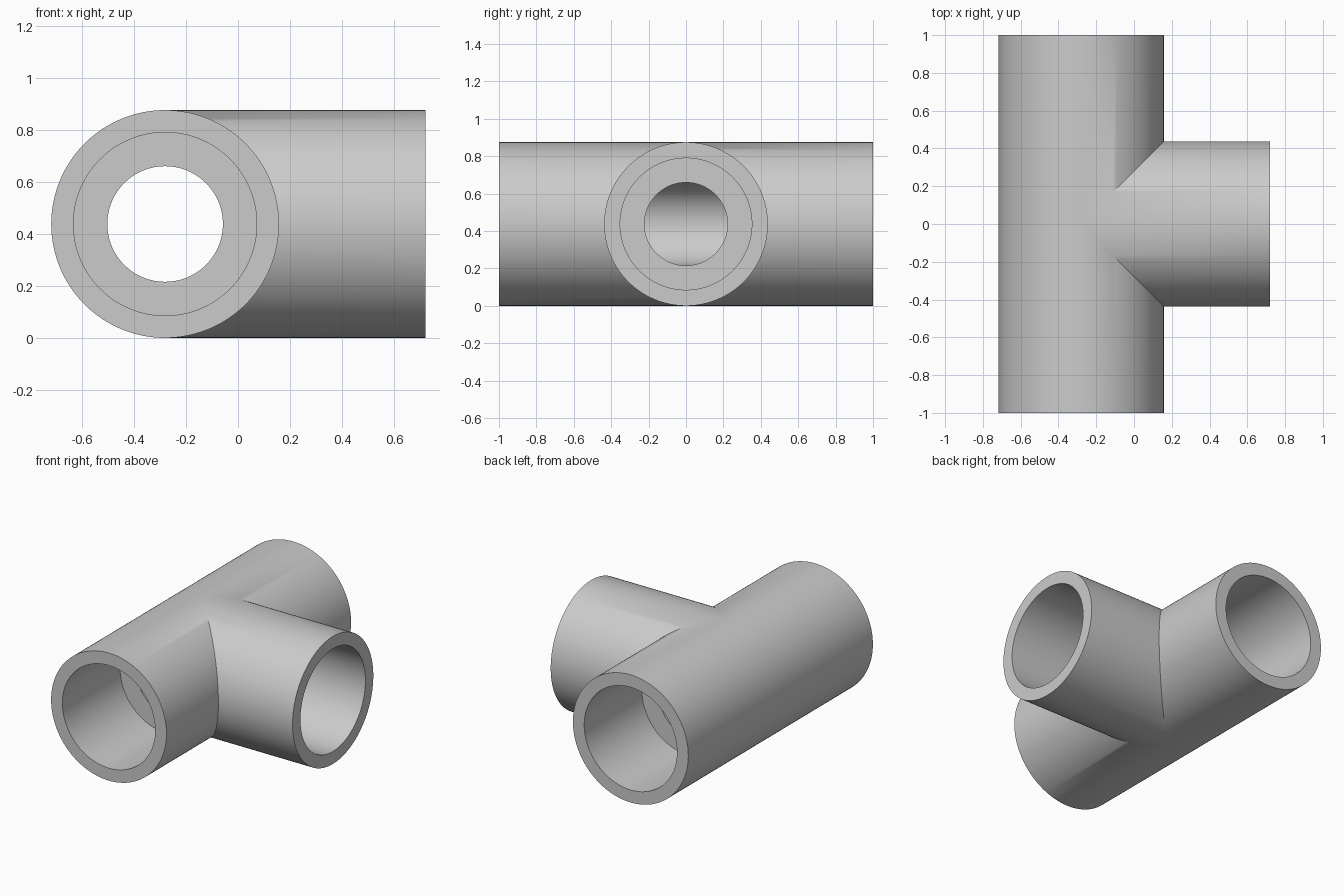
import bpy, bmesh, math

if "Cube" in bpy.data.objects:
    bpy.data.objects.remove(bpy.data.objects["Cube"])

SEGMENTS = 128
OUTER, SOCKET, BORE = 0.4375, 0.352, 0.222   # radii
REACH, STEP = 1.0, 0.375                     # arm length, socket floor
AXIS_X = -0.28

# Each arm maps (distance along arm, sideways offset, height) to the model
ARMS = {
    "branch": lambda u, s, z: (AXIS_X + u, s, OUTER + z),
    "front": lambda u, s, z: (AXIS_X + s, -u, OUTER + z),
    "back": lambda u, s, z: (AXIS_X + s, u, OUTER + z),
}


def ring(bm, arm, radius, distance=None):
    """Circle of vertices; with no distance it follows the mitre seam."""
    verts = []
    for i in range(SEGMENTS):
        a = math.tau * i / SEGMENTS
        s, z = radius * math.cos(a), radius * math.sin(a)
        mitre = abs(s) if arm == "branch" else max(s, 0)
        u = mitre if distance is None else distance
        verts.append(bm.verts.new(ARMS[arm](u, s, z)))
    return verts


bm = bmesh.new()
for arm in ARMS:
    # Bore, socket floor, socket wall, rim and outer wall
    rings = [ring(bm, arm, BORE), ring(bm, arm, BORE, STEP),
             ring(bm, arm, SOCKET, STEP), ring(bm, arm, SOCKET, REACH),
             ring(bm, arm, OUTER, REACH), ring(bm, arm, OUTER)]
    for r1, r2 in zip(rings, rings[1:]):
        for i in range(SEGMENTS):
            j = (i + 1) % SEGMENTS
            bm.faces.new((r1[i], r1[j], r2[j], r2[i]))

# Weld the arms along the seams
bmesh.ops.remove_doubles(bm, verts=bm.verts, dist=1e-5)
bmesh.ops.recalc_face_normals(bm, faces=bm.faces)
mesh = bpy.data.meshes.new("pipe_tee")
bm.to_mesh(mesh)
bm.free()

# Plain grey material
grey = bpy.data.materials.new("plain grey")
grey.use_nodes = True
grey.diffuse_color = (0.6, 0.6, 0.6, 1)
grey.node_tree.nodes["Principled BSDF"].inputs["Base Color"].default_value = (0.6, 0.6, 0.6, 1)
mesh.materials.append(grey)

tee = bpy.data.objects.new("pipe_tee", mesh)
bpy.context.collection.objects.link(tee)
bpy.ops.object.select_all(action="DESELECT")
tee.select_set(True)
bpy.context.view_layer.objects.active = tee
bpy.ops.object.shade_smooth_by_angle(angle=math.radians(30))
